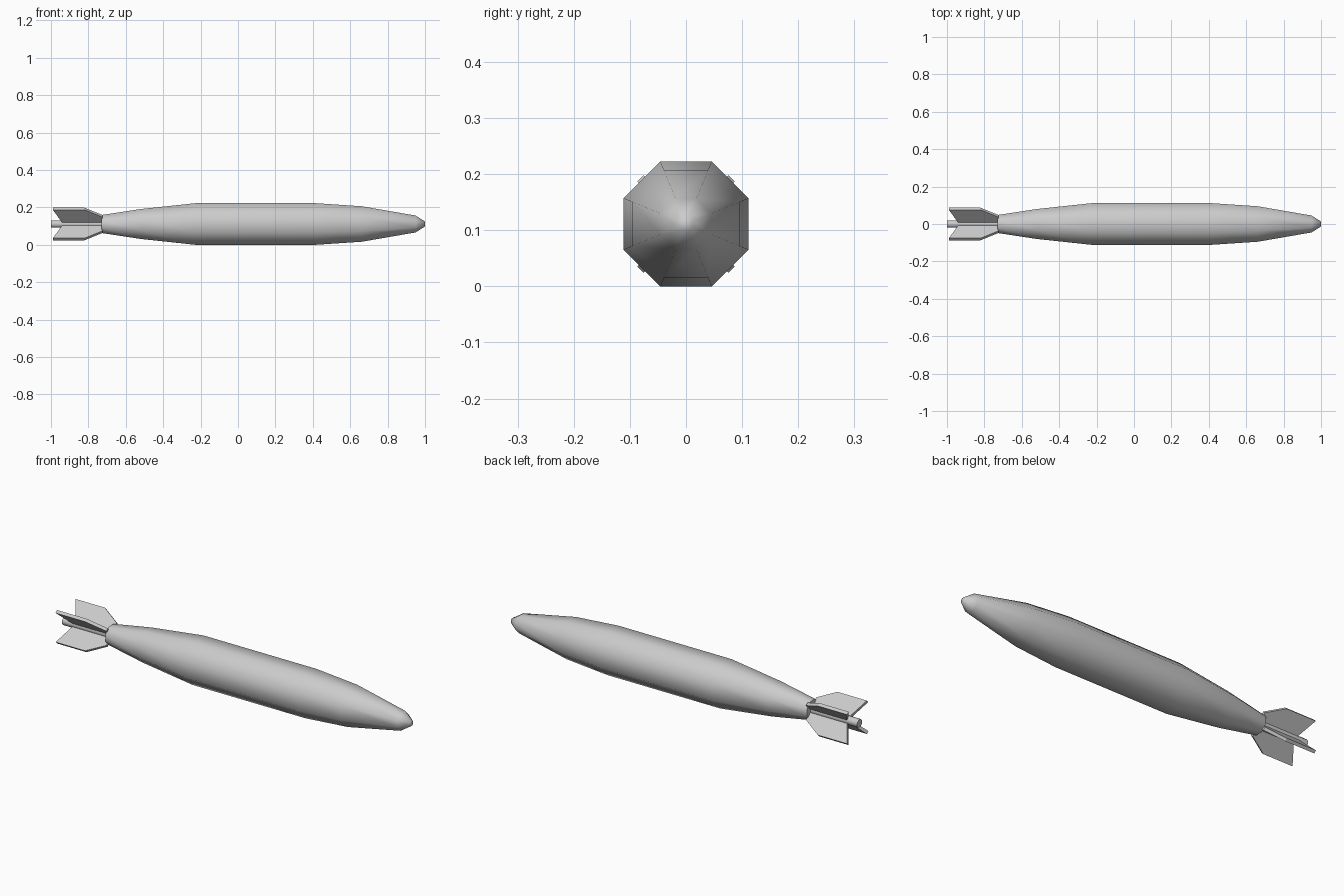
import bpy, bmesh, math
from mathutils import Matrix, Vector

cube = bpy.data.objects.get("Cube")
if cube:
    bpy.data.objects.remove(cube, do_unlink=True)

AXIS_Z = 0.111

grey = bpy.data.materials.new("casing grey")
grey.use_nodes = True
grey.diffuse_color = (0.6, 0.6, 0.6, 1)
grey.node_tree.nodes["Principled BSDF"].inputs["Base Color"].default_value = (0.6, 0.6, 0.6, 1)


def finish(name, bm, smooth_angle=None):
    bmesh.ops.recalc_face_normals(bm, faces=bm.faces)
    mesh = bpy.data.meshes.new(name)
    bm.to_mesh(mesh)
    bm.free()
    mesh.materials.append(grey)
    obj = bpy.data.objects.new(name, mesh)
    obj.location.z = AXIS_Z
    bpy.context.collection.objects.link(obj)
    if smooth_angle:
        bpy.ops.object.select_all(action="DESELECT")
        obj.select_set(True)
        bpy.context.view_layer.objects.active = obj
        bpy.ops.object.shade_smooth_by_angle(angle=math.radians(smooth_angle))
    return obj


def lathe_x(name, profile, sides, smooth_angle):
    """Sweep (x, flat-side distance) pairs around the long axis, closing both ends."""
    bm = bmesh.new()
    rings = []
    for x, flat in profile:
        r = flat / math.cos(math.pi / sides)
        angles = [2 * math.pi * (i + 0.5) / sides for i in range(sides)]
        rings.append([bm.verts.new((x, r * math.cos(a), r * math.sin(a))) for a in angles])
    for a, b in zip(rings, rings[1:]):
        for i in range(sides):
            j = (i + 1) % sides
            bm.faces.new((a[i], a[j], b[j], b[i]))
    bm.faces.new(rings[0])
    bm.faces.new(rings[-1])
    return finish(name, bm, smooth_angle)


# Eight-sided casing with a blunt nose
lathe_x("casing", [(-0.73, 0.048), (-0.52, 0.08), (-0.23, 0.111), (0.42, 0.111),
                   (0.66, 0.095), (0.95, 0.045), (1.0, 0.013)], 8, 62)

# Thin pipe behind the casing
lathe_x("tail_pipe", [(-1.0, 0.02), (-0.72, 0.02)], 8, 50)

# Four swept fins on the diagonals: (x, distance from axis)
FIN = [(-0.725, 0.018), (-0.725, 0.06), (-0.82, 0.115), (-0.99, 0.115), (-0.94, 0.018)]
HALF = 0.008
for k, name in enumerate(("left_back", "right_back", "right_front", "left_front")):
    bm = bmesh.new()
    turn = Matrix.Rotation(math.radians(45 + 90 * k), 3, "X")
    face = bm.faces.new([bm.verts.new(turn @ Vector((x, r, -HALF))) for x, r in FIN])
    out = bmesh.ops.extrude_face_region(bm, geom=[face])
    moved = [v for v in out["geom"] if isinstance(v, bmesh.types.BMVert)]
    bmesh.ops.translate(bm, verts=moved, vec=turn @ Vector((0, 0, 2 * HALF)))
    finish("tail_fin_" + str(k + 1), bm)
